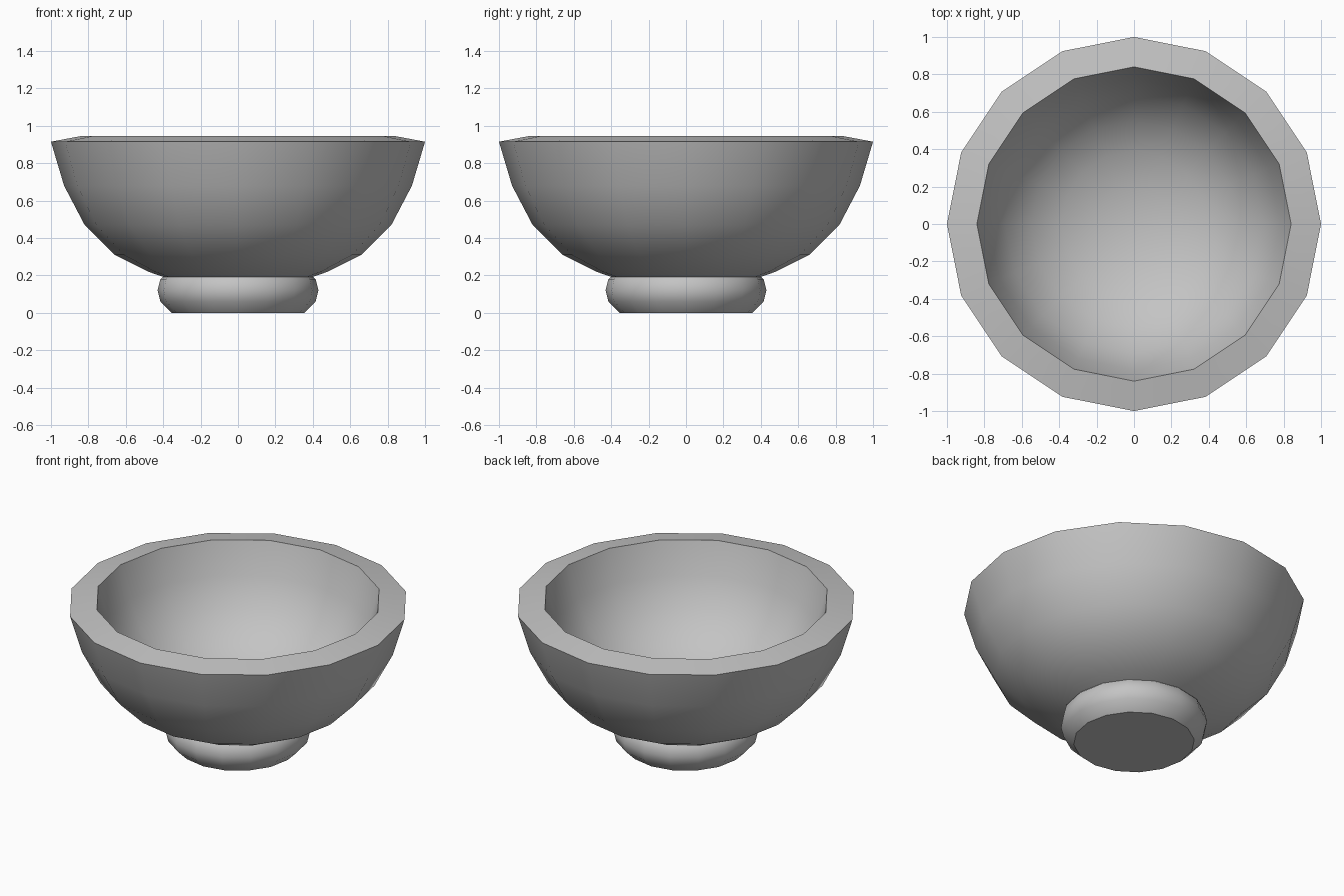
import bpy, bmesh, math

if "Cube" in bpy.data.objects:
    bpy.data.objects.remove(bpy.data.objects["Cube"])

SIDES = 16

grey = bpy.data.materials.new("light_grey")
grey.diffuse_color = (0.55, 0.55, 0.55, 1)
grey.use_nodes = True
grey.node_tree.nodes["Principled BSDF"].inputs["Base Color"].default_value = grey.diffuse_color


def lathe(name, profile, angle):
    """Spin a (radius, height) profile around z; radius 0 makes a pole."""
    bm = bmesh.new()
    rings = []
    for r, z in profile:
        if r == 0:
            rings.append([bm.verts.new((0, 0, z))] * SIDES)
        else:
            rings.append([bm.verts.new((r * math.cos(2 * math.pi * i / SIDES),
                                        r * math.sin(2 * math.pi * i / SIDES), z))
                          for i in range(SIDES)])
    for a, b in zip(rings, rings[1:]):
        for i in range(SIDES):
            j = (i + 1) % SIDES
            corners = list(dict.fromkeys((a[i], a[j], b[j], b[i])))
            bm.faces.new(corners)
    bmesh.ops.recalc_face_normals(bm, faces=bm.faces)
    mesh = bpy.data.meshes.new(name)
    bm.to_mesh(mesh)
    bm.free()
    mesh.materials.append(grey)
    obj = bpy.data.objects.new(name, mesh)
    bpy.context.collection.objects.link(obj)
    bpy.ops.object.select_all(action='DESELECT')
    obj.select_set(True)
    bpy.context.view_layer.objects.active = obj
    bpy.ops.object.shade_smooth_by_angle(angle=math.radians(angle))
    return obj


# Bowl: outer wall from the underside up, over the rim, down the inner wall
lathe("bowl", [(0, 0.12), (0.25, 0.14), (0.48, 0.22), (0.66, 0.31), (0.82, 0.47),
               (0.93, 0.68), (1.0, 0.915),
               (0.84, 0.945), (0.78, 0.74), (0.69, 0.57), (0.55, 0.43),
               (0.39, 0.34), (0.2, 0.29), (0, 0.27)], 40)

# Foot: rounded disc, its top buried in the bowl wall
lathe("foot", [(0, 0), (0.355, 0), (0.415, 0.06), (0.43, 0.12),
               (0.415, 0.18), (0.355, 0.24), (0, 0.24)], 42)
